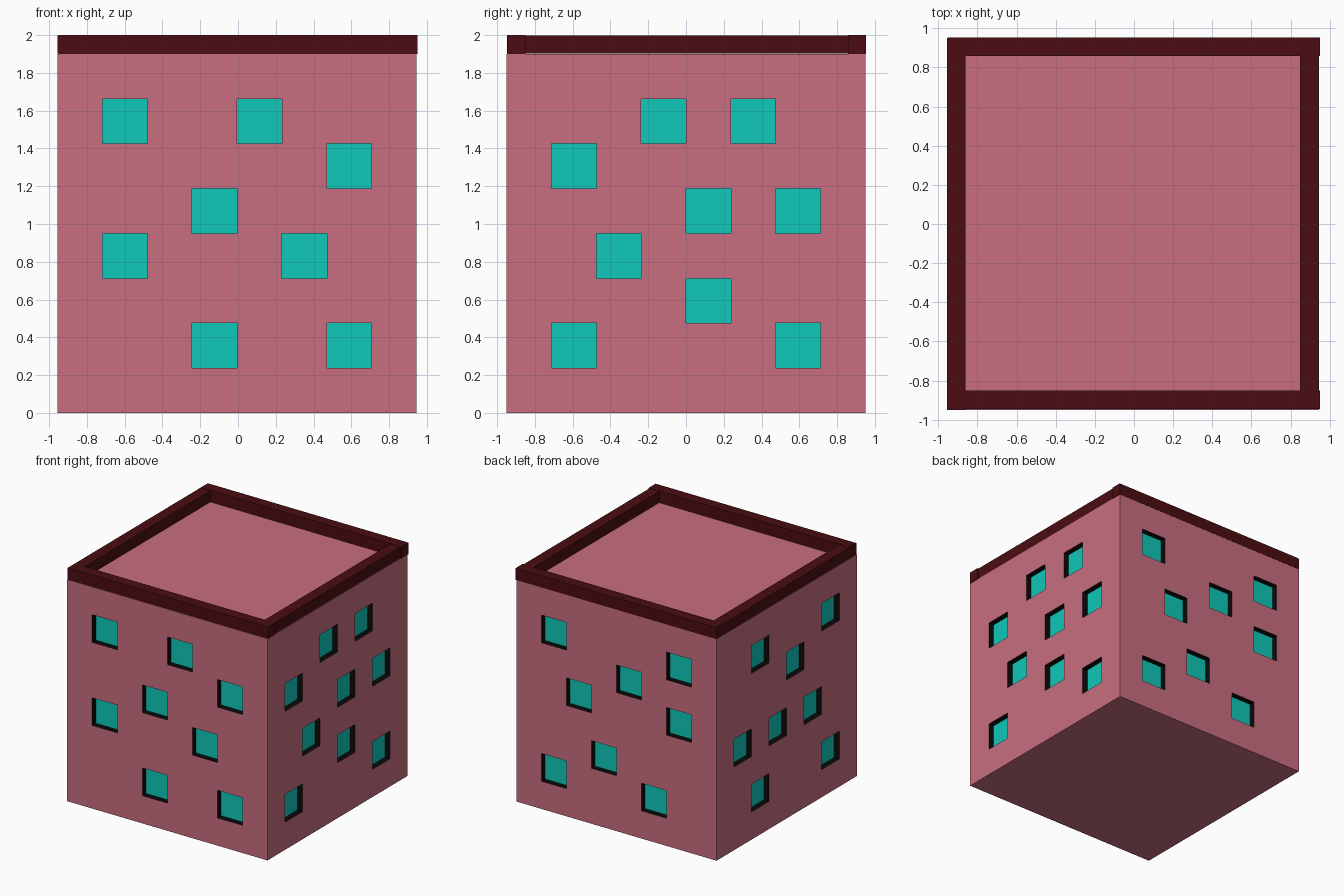
import bpy, bmesh
from mathutils import Vector

if "Cube" in bpy.data.objects:
    bpy.data.objects.remove(bpy.data.objects["Cube"])

SIZE, CELLS, DEPTH = 1.9, 8, 0.05
STEP = SIZE / CELLS
OFFSET = Vector((-0.005, 0, SIZE / 2))


def material(name, rgb):
    m = bpy.data.materials.new(name)
    m.diffuse_color = (*rgb, 1)
    m.use_nodes = True
    m.node_tree.nodes["Principled BSDF"].inputs["Base Color"].default_value = m.diffuse_color
    return m


PINK = material("pink_wall", (0.58, 0.155, 0.216))
BLACK = material("black_reveal", (0.003, 0.003, 0.003))
TEAL = material("teal_pane", (0.005, 0.58, 0.49))
MAROON = material("maroon_trim", (0.07, 0.004, 0.006))

# Window cells per side: outward normal, then (column from viewer's left, row from ground)
WINDOWS = [
    ((0, -1, 0), [(1, 6), (4, 6), (6, 5), (3, 4), (1, 3), (5, 3), (3, 1), (6, 1)]),
    ((1, 0, 0), [(3, 6), (5, 6), (1, 5), (4, 4), (6, 4), (2, 3), (4, 2), (1, 1), (6, 1)]),
    ((0, 1, 0), [(1, 6), (6, 6), (4, 5), (2, 4), (6, 4), (3, 2), (1, 1), (5, 1)]),
    ((-1, 0, 0), [(6, 6), (2, 6), (4, 5), (5, 3), (3, 3), (1, 3), (6, 1), (2, 1)]),
]


def add_object(name, bm, mats):
    mesh = bpy.data.meshes.new(name)
    bm.to_mesh(mesh)
    bm.free()
    for m in mats:
        mesh.materials.append(m)
    ob = bpy.data.objects.new(name, mesh)
    bpy.context.collection.objects.link(ob)
    return ob


def bar(name, x0, x1, y0, y1, z0, z1):
    bm = bmesh.new()
    bmesh.ops.create_cube(bm, size=1)
    bmesh.ops.scale(bm, vec=(x1 - x0, y1 - y0, z1 - z0), verts=bm.verts)
    bmesh.ops.translate(bm, vec=((x0 + x1) / 2, (y0 + y1) / 2, (z0 + z1) / 2), verts=bm.verts)
    return add_object(name, bm, [MAROON])


# Building block: gridded cube with chosen cells pushed in as windows
bm = bmesh.new()
bmesh.ops.create_cube(bm, size=SIZE)
bmesh.ops.subdivide_edges(bm, edges=bm.edges[:], cuts=CELLS - 1, use_grid_fill=True)
bm.normal_update()
panes = []
for normal, cells in WINDOWS:
    n = Vector(normal)
    right = Vector((0, 0, 1)).cross(n)
    for f in bm.faces:
        if f.normal.dot(n) > 0.9:
            c = f.calc_center_median()
            col = int((c.dot(right) + SIZE / 2) / STEP)
            row = int((c.z + SIZE / 2) / STEP)
            if (col, row) in cells:
                panes.append(f)
reveals = bmesh.ops.inset_individual(bm, faces=panes, thickness=0, depth=-DEPTH)["faces"]
for f in reveals:
    f.material_index = 1
for f in panes:
    f.material_index = 2
bmesh.ops.translate(bm, vec=OFFSET, verts=bm.verts)
add_object("building_block", bm, [PINK, BLACK, TEAL])

# Roof parapet: four overlapping bars
bar("parapet_front", -0.945, 0.95, -0.945, -0.85, 1.9, 2.0)
bar("parapet_back", -0.95, 0.95, 0.857, 0.952, 1.9, 2.0)
bar("parapet_left", -0.955, -0.86, -0.948, 0.95, 1.902, 1.998)
bar("parapet_right", 0.847, 0.942, -0.94, 0.95, 1.902, 1.998)
